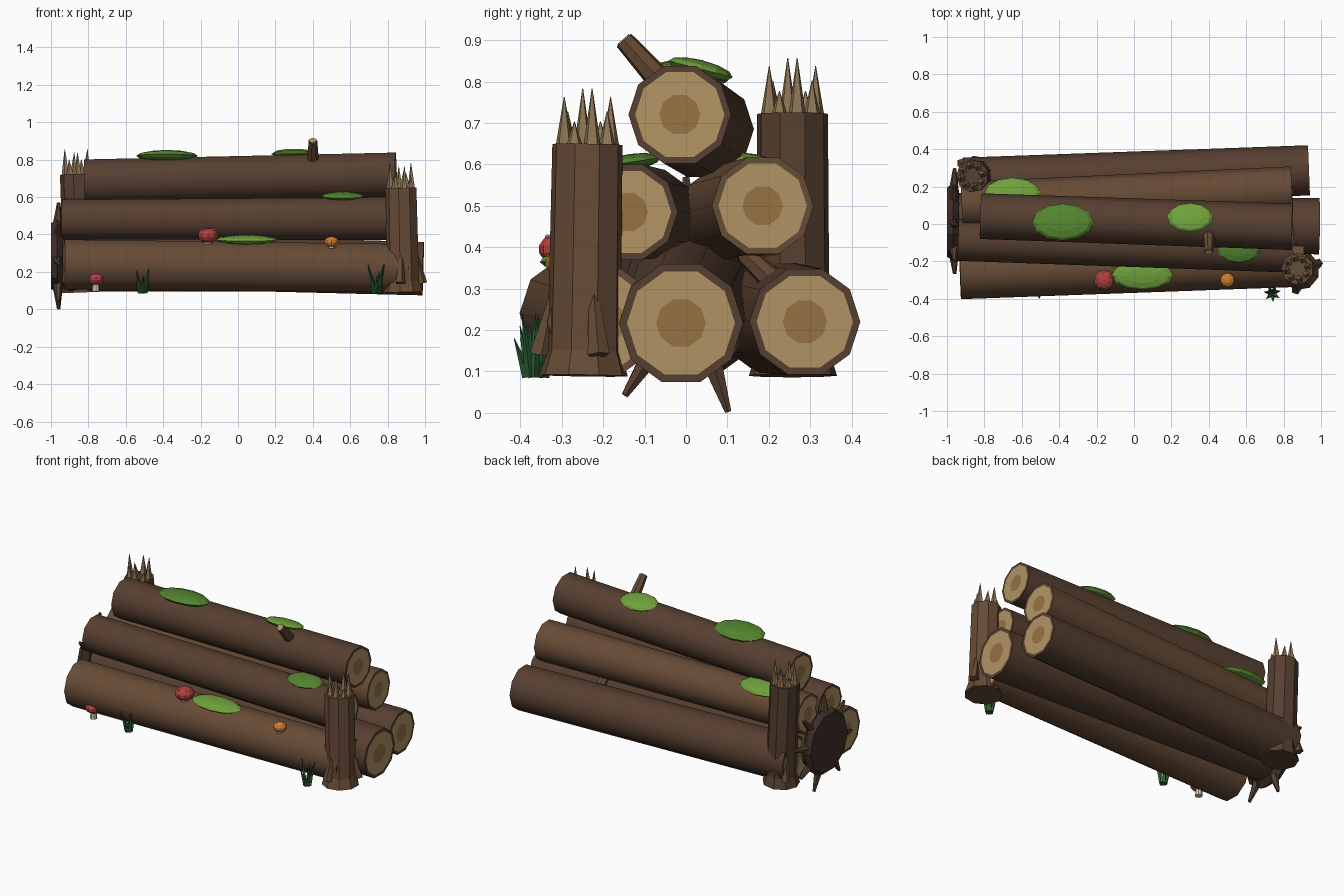
import bpy, bmesh, math, random
from mathutils import Vector, Matrix

if "Cube" in bpy.data.objects:
    bpy.data.objects.remove(bpy.data.objects["Cube"])
random.seed(4)


def mat(name, r, g, b):
    m = bpy.data.materials.new(name)
    m.diffuse_color = (r, g, b, 1)
    m.use_nodes = True
    m.node_tree.nodes["Principled BSDF"].inputs["Base Color"].default_value = m.diffuse_color
    return m


BARK = mat("bark", .095, .05, .03)
BARK_LIGHT = mat("bark_light", .135, .07, .036)
BARK_DARK = mat("bark_dark", .05, .03, .022)
WOOD = mat("cut_wood", .44, .30, .13)
HEART = mat("heart_wood", .31, .17, .055)
SPLINTER = mat("splinter", .27, .18, .09)
MOSS = mat("moss", .09, .24, .03)
MOSS_LIGHT = mat("moss_light", .16, .36, .045)
RED = mat("red_cap", .45, .05, .05)
ORANGE = mat("orange_cap", .6, .2, .03)
PALE = mat("pale_stem", .65, .6, .5)
GRASS = mat("grass", .025, .11, .035)


def lathe(name, a, b, profile, mats, n=10, smooth=False):
    """Rings of (t along a-b, radius, material slot of the band that follows)."""
    a, b = Vector(a), Vector(b)
    d = b - a
    z = d.normalized()
    up = Vector((0, 0, 1)) if abs(z.z) < .9 else Vector((0, -1, 0))
    u = up.cross(z).normalized()
    v = z.cross(u)
    bm = bmesh.new()
    rings = []
    for t, r, _ in profile:
        rings.append([bm.verts.new(a + d * t + (u * math.cos(i * math.tau / n)
                      + v * math.sin(i * math.tau / n)) * r) for i in range(n)])
    bm.faces.new(rings[0][::-1]).material_index = profile[0][2]
    bm.faces.new(rings[-1]).material_index = profile[-1][2]
    for k in range(len(rings) - 1):
        for i in range(n):
            j = (i + 1) % n
            f = bm.faces.new((rings[k][i], rings[k][j], rings[k + 1][j], rings[k + 1][i]))
            f.material_index = profile[k + 1][2] if k < len(rings) / 2 - 1 else profile[k][2]
    return finish(name, bm, mats, smooth)


def finish(name, bm, mats, smooth=False):
    bmesh.ops.recalc_face_normals(bm, faces=bm.faces)
    me = bpy.data.meshes.new(name)
    bm.to_mesh(me)
    bm.free()
    for m in mats:
        me.materials.append(m)
    ob = bpy.data.objects.new(name, me)
    bpy.context.collection.objects.link(ob)
    if smooth:
        bpy.context.view_layer.objects.active = ob
        ob.select_set(True)
        bpy.ops.object.shade_smooth_by_angle(angle=math.radians(40))
        ob.select_set(False)
    return ob


def cone(name, a, b, r0, r1, m, n=6):
    return lathe(name, a, b, [(0, r0, 0), (1, r1, 0)], [m], n)


def log(name, a, b, ra, rb, bark):
    """Bark tube with pale cut faces and a darker heart at both ends."""
    bm_mats = [bark, WOOD, HEART]
    ob = lathe(name, a, b, [(0, ra * .4, 2), (0, ra * .87, 1), (0, ra, 0),
                            (1, rb, 0), (1, rb * .87, 1), (1, rb * .4, 2)], bm_mats, 10, True)
    n = 10
    for i, p in enumerate(ob.data.polygons):   # end caps, then bands
        band = (i - 2) // n
        p.material_index = 2 if i < 2 else (1, 0, 0, 0, 1)[band]
    return ob


def ellipsoid(name, c, s, m, rot=0, tilt=0, seg=12, rings=6):
    bm = bmesh.new()
    bmesh.ops.create_uvsphere(bm, u_segments=seg, v_segments=rings, radius=1)
    M = (Matrix.Translation(c) @ Matrix.Rotation(rot, 4, 'X') @ Matrix.Rotation(tilt, 4, 'Y')
         @ Matrix.Diagonal((*s, 1)))
    bm.transform(M)
    return finish(name, bm, [m])


# Stacked logs
log("bottom_front_log", (-.93, -.262, .24), (.91, -.2, .22), .14, .135, BARK_LIGHT)
log("bottom_centre_log", (-.96, .01, .27), (.99, -.012, .217), .155, .15, BARK)
log("bottom_back_log", (-.91, .215, .23), (.935, .287, .22), .14, .134, BARK)
log("middle_front_log", (-.94, -.085, .48), (.85, -.14, .485), .112, .12, BARK)
log("middle_back_log", (-.92, .105, .48), (.845, .185, .5), .12, .123, BARK_LIGHT)
log("top_log", (-.82, .042, .685), (.845, -.015, .72), .122, .124, BARK)

# Root plate with radiating roots at the left end of the centre log
C = Vector((-.965, .01, .285))
lathe("root_plate", (-1, C.y, C.z), (-.935, C.y, C.z),
      [(0, .185, 0), (.5, .205, 0), (1, .17, 0)], [BARK_DARK], 10)
for i, (ang, length) in enumerate([(-72, .297), (-123, .29), (-172, .28), (140, .27),
                                   (92, .285), (45, .28), (8, .29), (-35, .27)]):
    d = Vector((0, math.cos(math.radians(ang)), math.sin(math.radians(ang))))
    cone("plate_root", C + d * .13, C + d * length + Vector((.006, 0, 0)), .033, .009, BARK, 6)

# Broken upright stumps with splintered tops
for side, (bx, by), (tx, ty), top, r in (("front", (.885, -.247), (.873, -.238), .648, .086),
                                      ("back", (-.84, .258), (-.865, .257), .722, .087)):
    h = top - .09
    lathe(side + "_stump", (bx, by, .09), (tx, ty, top),
          [(0, .108, 0), (.06 / h, .09, 0), (1, r, 0)], [BARK_LIGHT if side == "front" else BARK], 9)
    for i in range(8):
        a = i * math.tau / 8 + .2
        x, y = tx + .057 * math.cos(a), ty + .057 * math.sin(a)
        cone(side + "_splinter", (x, y, top - .01),
             (x + random.uniform(-.008, .008), y, top + (.135, .08, .115, .055)[i % 4]),
             .023, .001, SPLINTER, 5)
    for a in (-100, 20, 140):
        d = Vector((math.cos(math.radians(a)), math.sin(math.radians(a)), 0))
        cone(side + "_stump_root", Vector((bx, by, .29)) + d * .07,
             Vector((bx, by, .14)) + d * .105, .012, .028, BARK_LIGHT, 5)

# Branch stubs
for a, b in (((.4, -.06, .80), (.4, -.15, .9)), ((.45, .23, .3), (.45, .14, .385))):
    lathe("branch_stub", a, b, [(0, .032, 0), (1, .024, 0)], [BARK_LIGHT], 7)
    e = Vector(b)
    d = (e - Vector(a)).normalized()
    cone("branch_cut", e, e + d * .003, .019, .019, WOOD, 7)

# Moss patches
ellipsoid("moss_top_left", (-.38, .01, .82), (.165, .1, .03), MOSS, -.1)
ellipsoid("moss_top_right", (.3, .035, .83), (.122, .08, .022), MOSS_LIGHT, -.25)
ellipsoid("moss_front", (.045, -.275, .372), (.165, .078, .024), MOSS_LIGHT, .1)
ellipsoid("moss_middle_front", (.56, -.135, .605), (.115, .075, .02), MOSS, .15)
ellipsoid("moss_middle_back", (-.65, .165, .6), (.15, .085, .025), MOSS_LIGHT, -.2)


def mushroom(x, y, z, h, r, m, dots):
    """Stem with a domed cap and optional pale dots."""
    cone("mushroom_stem", (x, y, z), (x, y, z + h), r * .42, r * .34, PALE, 8)
    c = Vector((x, y, z + h))
    ellipsoid("mushroom_cap", c, (r, r, r * .72), m, seg=10, rings=7)
    for i in range(dots):
        a = i * math.tau / dots + .5
        p = c + Vector((math.cos(a) * .68 * r, math.sin(a) * .68 * r, .53 * r))
        ellipsoid("cap_dot", p, (r * .11,) * 3, PALE, seg=6, rings=4)


mushroom(-.16, -.3, .35, .045, .056, RED, 5)
mushroom(-.76, -.345, .095, .07, .05, RED, 5)
mushroom(.5, -.3, .325, .036, .04, ORANGE, 0)

# Grass tufts
for gx, gy in ((-.51, -.355), (.74, -.37)):
    for i in range(7):
        a = i * math.tau / 7 + .3
        dx, dy = math.cos(a), math.sin(a)
        cone("grass_blade", (gx + dx * .012, gy + dy * .012, .088),
             (gx + dx * .045, gy + dy * .045, .24 - .03 * (i % 3)), .014, .001, GRASS, 4)
